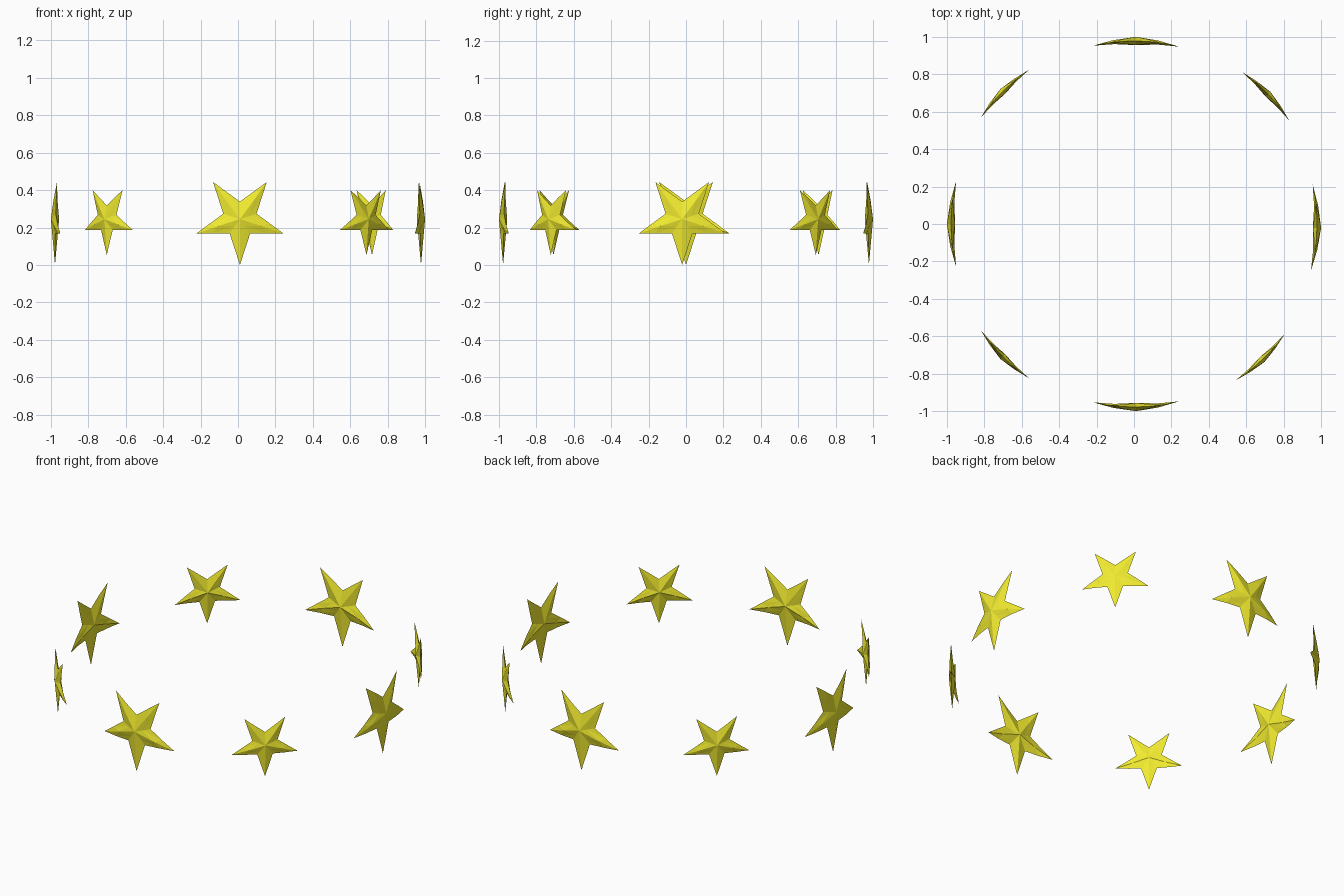
import bpy, bmesh
from math import sin, cos, pi, radians

if "Cube" in bpy.data.objects:
    bpy.data.objects.remove(bpy.data.objects["Cube"])

gold = bpy.data.materials.new("yellow")
gold.diffuse_color = (0.9, 0.85, 0.03, 1)
gold.use_nodes = True
gold.node_tree.nodes["Principled BSDF"].inputs["Base Color"].default_value = gold.diffuse_color


def make_star(name, size, depth, ring, angle, height=0.245):
    """Faceted two-sided star, one point down, bent around the ring."""
    bm = bmesh.new()
    rim = []
    for k in range(10):
        r = size if k % 2 == 0 else size * 0.382
        a = -pi / 2 + k * pi / 5
        rim.append(bm.verts.new((r * cos(a), 0, r * sin(a))))
    outer = bm.verts.new((0, -depth, 0))
    inner = bm.verts.new((0, depth, 0))
    for k in range(10):
        a, b = rim[k], rim[(k + 1) % 10]
        bm.faces.new((a, b, outer))
        bm.faces.new((b, a, inner))
    bmesh.ops.subdivide_edges(bm, edges=bm.edges[:], cuts=1, use_grid_fill=True)
    # wrap the flat star onto the ring's cylinder
    for v in bm.verts:
        t = angle + v.co.x / ring
        r = ring - v.co.y
        v.co = (r * cos(t), r * sin(t), height + v.co.z)
    bmesh.ops.recalc_face_normals(bm, faces=bm.faces[:])
    mesh = bpy.data.meshes.new(name)
    bm.to_mesh(mesh)
    bm.free()
    mesh.materials.append(gold)
    bpy.context.collection.objects.link(bpy.data.objects.new(name, mesh))


# ring of alternating small and large stars
for i in range(8):
    angle = radians(-46.5 + 45.3 * i)
    if i % 2:
        make_star(f"large_star_{i}", 0.245, 0.022, 0.978, angle)
    else:
        make_star(f"small_star_{i}", 0.192, 0.018, 0.997, angle)
